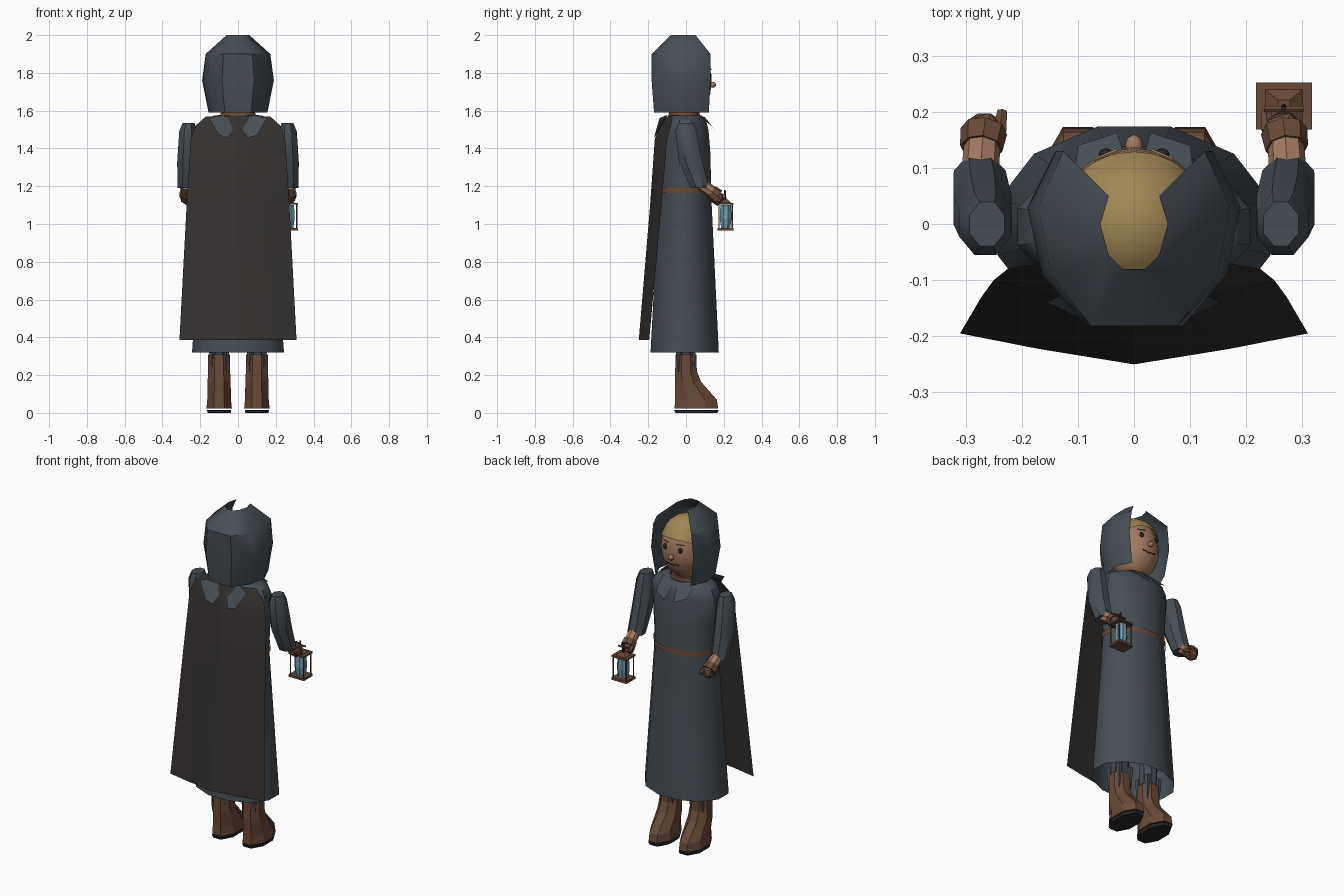
import bpy, bmesh, math
from mathutils import Vector, Matrix

if "Cube" in bpy.data.objects:
    bpy.data.objects.remove(bpy.data.objects["Cube"])


def mat(name, r, g, b):
    m = bpy.data.materials.new(name)
    m.diffuse_color = (r, g, b, 1)
    m.use_nodes = True
    m.node_tree.nodes["Principled BSDF"].inputs["Base Color"].default_value = m.diffuse_color
    return m


CLOTH = mat("cloth", .06, .075, .09)
CAPE = mat("cape_cloth", .035, .031, .029)
LEATHER = mat("leather", .14, .068, .038)
SKIN = mat("skin", .36, .19, .115)
HAIR = mat("hair", .36, .24, .09)
GLASS = mat("glass", .16, .33, .43)
DARK = mat("dark", .02, .02, .025)


def finish(name, bm, m):
    bmesh.ops.recalc_face_normals(bm, faces=bm.faces)
    me = bpy.data.meshes.new(name)
    bm.to_mesh(me)
    bm.free()
    me.materials.append(m)
    ob = bpy.data.objects.new(name, me)
    bpy.context.collection.objects.link(ob)
    return ob


def grid(name, rows, m, closed=False, caps=(False, False)):
    """Skin rows of points with quads."""
    bm = bmesh.new()
    vs = [[bm.verts.new(p) for p in row] for row in rows]
    n = len(rows[0])
    for a, b in zip(vs, vs[1:]):
        for i in range(n if closed else n - 1):
            j = (i + 1) % n
            bm.faces.new((a[i], a[j], b[j], b[i]))
    if caps[0]:
        bm.faces.new(vs[0])
    if caps[1]:
        bm.faces.new(vs[-1])
    return finish(name, bm, m)


def loft(name, rings, m, sides=10, caps=(True, True)):
    """Rings are (cx, cy, z, rx, ry)."""
    rows = []
    for cx, cy, z, rx, ry in rings:
        angs = [2 * math.pi * (i + .5) / sides for i in range(sides)]
        rows.append([(cx + rx * math.cos(a), cy + ry * math.sin(a), z) for a in angs])
    return grid(name, rows, m, True, caps)


def rod(name, a, b, r1, r2, m, sides=6):
    a, b = Vector(a), Vector(b)
    bm = bmesh.new()
    mx = Matrix.Translation((a + b) / 2) @ (b - a).to_track_quat('Z', 'Y').to_matrix().to_4x4()
    bmesh.ops.create_cone(bm, cap_ends=True, segments=sides, radius1=r1, radius2=r2,
                          depth=(b - a).length, matrix=mx)
    return finish(name, bm, m)


def ball(name, c, s, m, u=16, v=10, cut=None):
    bm = bmesh.new()
    bmesh.ops.create_uvsphere(bm, u_segments=u, v_segments=v, radius=1,
                              matrix=Matrix.Translation(c) @ Matrix.Diagonal((*s, 1)))
    if cut:
        bmesh.ops.bisect_plane(bm, geom=bm.verts[:] + bm.edges[:] + bm.faces[:],
                               plane_co=cut[0], plane_no=cut[1], clear_inner=True)
    return finish(name, bm, m)


def box(name, c, s, m):
    bm = bmesh.new()
    bmesh.ops.create_cube(bm, size=1, matrix=Matrix.Translation(c) @ Matrix.Diagonal((*s, 1)))
    return finish(name, bm, m)


def both(half):
    """Complete a symmetric row from its right half."""
    return half + [(-x, y, z) for x, y, z in reversed(half)]


# robe, open at the hem
loft("robe", [(0, -.007, .32, .252, .187), (0, -.005, 1.18, .19, .142), (0, -.003, 1.36, .2, .138),
              (0, -.005, 1.5, .215, .128), (0, -.005, 1.55, .19, .115), (0, -.005, 1.575, .13, .09)],
     CLOTH, 12, (False, True))
loft("belt", [(0, -.005, 1.165, .197, .149), (0, -.005, 1.195, .197, .148)], LEATHER, 12, (False, False))
loft("neck", [(0, -.01, 1.54, .07, .065), (0, -.01, 1.64, .065, .06)], SKIN)
loft("neck_band", [(0, -.01, 1.57, .1, .085), (0, -.01, 1.592, .095, .08)], LEATHER)

# cape sheet
grid("cape", [both([(x, ye, z), (x * .55, ye * .5 + yc * .5, z), (0.001, yc, z)]) for x, ye, yc, z in
              [(.31, -.195, -.25, .385), (.272, -.13, -.19, 1.1),
               (.25, -.1, -.165, 1.45), (.225, -.08, -.14, 1.52), (.17, -.07, -.12, 1.57)]], CAPE)

# hood shell, open at the face and crown
base = [(.14, .13), (.19, .03), (.165, -.09), (.085, -.182)]
crown = [(.045, .05), (.06, 0), (.045, -.055), (.02, -.08)]
hood_rows = [both([(x * sx, y * sy, z) for x, y in base])
             for z, sx, sy in [(1.59, .82, .93), (1.76, 1, 1), (1.9, .9, 1)]]
hood_rows.append(both([(x, y, 2.0) for x, y in crown]))
grid("hood", hood_rows, CLOTH)

# head, hair and face
ball("head", (0, 0, 1.755), (.135, .136, .178), SKIN, 20, 14)
ball("hair", (0, 0, 1.757), (.142, .148, .184), HAIR, 20, 14,
     ((0, .13, 1.845), Vector((0, -.45, 1)).normalized()))
ball("nose", (0, .14, 1.737), (.016, .02, .016), SKIN, 8, 6)
for i, x in enumerate((-.03, 0, .03)):
    rod(f"mouth_{i}", (x - .012, .127, 1.69 + abs(x) * .12), (x + .012, .127, 1.69 + abs(x) * .12),
        .003, .003, DARK)

for s, side in ((1, "right"), (-1, "left")):
    ball(f"eye_{side}", (s * .05, .125, 1.785), (.013, .01, .016), DARK, 8, 6)
    rod(f"brow_{side}", (s * .03, .131, 1.818), (s * .07, .115, 1.816), .004, .003, HAIR)

    # collar flaps
    flaps = {"front": [(.01, .1, 1.565), (.03, .163, 1.485), (.1, .14, 1.515), (.11, .06, 1.578)],
             "back": [(.01, -.12, 1.54), (.05, -.168, 1.455), (.1, -.166, 1.47),
                      (.155, -.14, 1.56), (.08, -.1, 1.578)]}
    for k, pts in flaps.items():
        bm = bmesh.new()
        bm.faces.new([bm.verts.new((s * x, y, z)) for x, y, z in pts])
        finish(f"collar_{k}_{side}", bm, CLOTH)

    # sleeve, wrist and gloved hand
    loft(f"sleeve_{side}", [(s * .262, 0, 1.535, .034, .042), (s * .265, 0, 1.49, .05, .06),
                            (s * .27, .025, 1.33, .056, .067), (s * .275, .075, 1.19, .05, .053)],
         CLOTH, 8)
    rod(f"wrist_{side}", (s * .275, .08, 1.21), (s * .27, .15, 1.16), .034, .032, SKIN, 8)
    rod(f"glove_cuff_{side}", (s * .272, .135, 1.168), (s * .268, .165, 1.145), .038, .042, LEATHER, 8)
    bm = bmesh.new()
    bmesh.ops.create_icosphere(bm, subdivisions=1, radius=1, matrix=Matrix.Translation(
        (s * .267, .165, 1.138)) @ Matrix.Diagonal((.04, .038, .042, 1)))
    finish(f"glove_{side}", bm, LEATHER)
    rod(f"thumb_{side}", (s * .24, .165, 1.15), (s * .235, .2, 1.13), .014, .01, LEATHER)

    # boot, sole and trouser leg
    loft(f"boot_{side}", [(s * .1, .055, .022, .073, .125), (s * .1, .053, .07, .068, .12),
                          (s * .1, .01, .165, .066, .075), (s * .1, 0, .22, .063, .062),
                          (s * .1, 0, .31, .063, .06)], LEATHER, 8, (True, False))
    loft(f"sole_{side}", [(s * .1, .055, 0, .066, .12), (s * .1, .055, .016, .07, .128)], DARK, 8)
    loft(f"leg_{side}", [(s * .1, 0, .2, .045, .045), (s * .1, 0, .7, .06, .06)], CLOTH, 8)
    for i in range(4):
        a = math.pi * (i / 2 + .25)
        x, y = s * .1 + .055 * math.cos(a), .055 * math.sin(a)
        rod(f"trouser_fold_{side}_{i}", (x, y, .2), (x, y, .36), .004, .018, CLOTH, 5)

# lantern
LX, LY = .267, .21
box("lantern_base", (LX, LY, .973), (.1, .084, .014), LEATHER)
loft("lantern_glass", [(LX, LY, .98, .028, .026), (LX, LY, 1.03, .036, .034), (LX, LY, 1.1, .032, .03)],
     GLASS, 8)
box("lantern_top", (LX, LY, 1.107), (.1, .084, .01), LEATHER)
loft("lantern_roof", [(LX, LY, 1.11, .05, .045), (LX, LY, 1.13, .015, .015)], LEATHER, 4)
for sx in (-1, 1):
    for sy in (-1, 1):
        rod(f"lantern_post_{sx}_{sy}", (LX + sx * .043, LY + sy * .035, .975),
            (LX + sx * .043, LY + sy * .035, 1.112), .004, .004, LEATHER, 5)
rod("lantern_handle", (LX, LY, 1.12), (LX, LY - .005, 1.18), .005, .005, DARK)
rod("lantern_grip", (LX - .035, LY - .005, 1.155), (LX + .035, LY - .005, 1.155), .006, .006, LEATHER)

# smooth the round parts, keep the angular ones faceted
bpy.ops.object.select_all(action='DESELECT')
for ob in bpy.data.objects:
    if not ob.name.startswith(("boot", "glove", "sole", "lantern")):
        ob.select_set(True)
        bpy.context.view_layer.objects.active = ob
bpy.ops.object.shade_smooth_by_angle(angle=math.radians(40))
